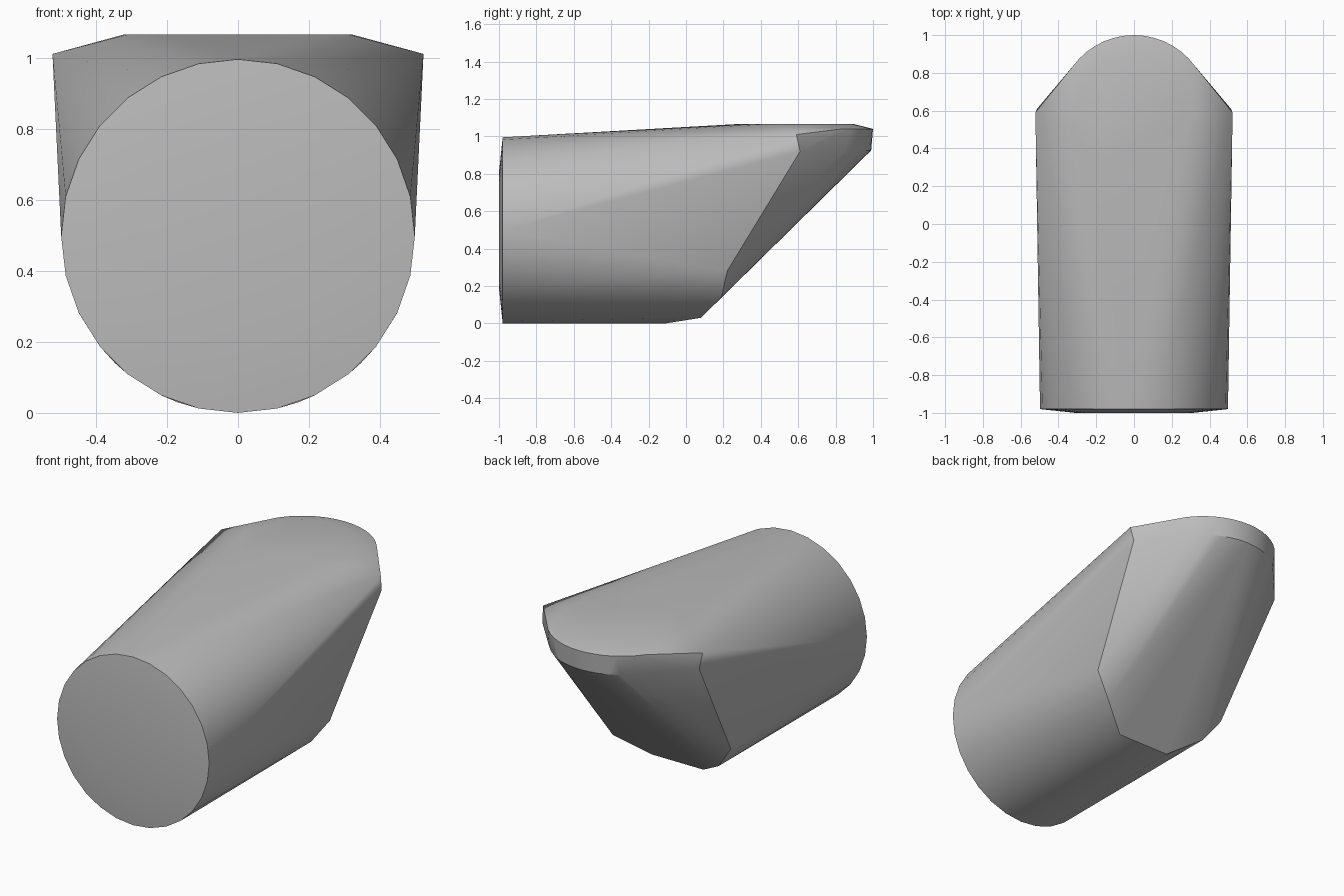
import bpy
import bmesh
from math import sin, cos, pi, radians, sqrt

cube = bpy.data.objects.get("Cube")
if cube:
    bpy.data.objects.remove(cube, do_unlink=True)

R = 0.4975   # barrel radius, also its centre height


def front_ring(radius, y, n=28):
    """Upright circle around the barrel axis."""
    return [(radius * cos(2 * pi * i / n), y, R + radius * sin(2 * pi * i / n))
            for i in range(n)]


def flat_arc(radius, cy, z, start, end, n):
    """Horizontal arc around the vertical axis at y = cy."""
    angles = [radians(start + (end - start) * i / n) for i in range(n + 1)]
    return [(radius * cos(a), cy + radius * sin(a), z) for a in angles]


def barrel_pair(z, y):
    """Mirrored points on the barrel surface at height z."""
    x = sqrt(max(R * R - (z - R) ** 2, 0))
    return [(x, y, z), (-x, y, z)]


# Barrel: slightly domed front end
points = front_ring(R, -0.98) + front_ring(0.31, -1.0)

# Barrel: slanted rear end of the underside
for z, y in ((0.0, -0.11), (0.03, 0.08), (0.14, 0.19), (0.28, 0.22)):
    points += barrel_pair(z, y)

# Top: flat disc, then the rounded rear rim with its upper and lower edges
points += flat_arc(0.32, 0.58, 1.065, 0, 345, 23)
points += flat_arc(0.40, 0.60, 1.04, 36, 144, 14)
points += flat_arc(0.39, 0.60, 0.925, 40, 140, 12)

# Side corners where the top meets the slanted rear
for s in (-1, 1):
    points += [(s * 0.522, 0.59, 1.01), (s * 0.513, 0.61, 0.92)]

# Skin the sections with one convex surface
bm = bmesh.new()
for p in points:
    bm.verts.new(p)
bmesh.ops.remove_doubles(bm, verts=bm.verts, dist=0.0005)
bmesh.ops.convex_hull(bm, input=bm.verts)
bmesh.ops.delete(bm, geom=[v for v in bm.verts if not v.link_faces], context='VERTS')
bmesh.ops.dissolve_limit(bm, angle_limit=radians(0.5), verts=bm.verts, edges=bm.edges)
bmesh.ops.recalc_face_normals(bm, faces=bm.faces)
mesh = bpy.data.meshes.new("slanted_barrel")
bm.to_mesh(mesh)
bm.free()
body = bpy.data.objects.new("slanted_barrel", mesh)
bpy.context.collection.objects.link(body)

# Plain grey
grey = bpy.data.materials.new("light_grey")
grey.use_nodes = True
colour = (0.5, 0.5, 0.5, 1)
grey.diffuse_color = colour
grey.node_tree.nodes["Principled BSDF"].inputs["Base Color"].default_value = colour
mesh.materials.append(grey)

# Smooth sides with sharp rims
bpy.ops.object.select_all(action='DESELECT')
body.select_set(True)
bpy.context.view_layer.objects.active = body
bpy.ops.object.shade_smooth_by_angle(angle=radians(30))
